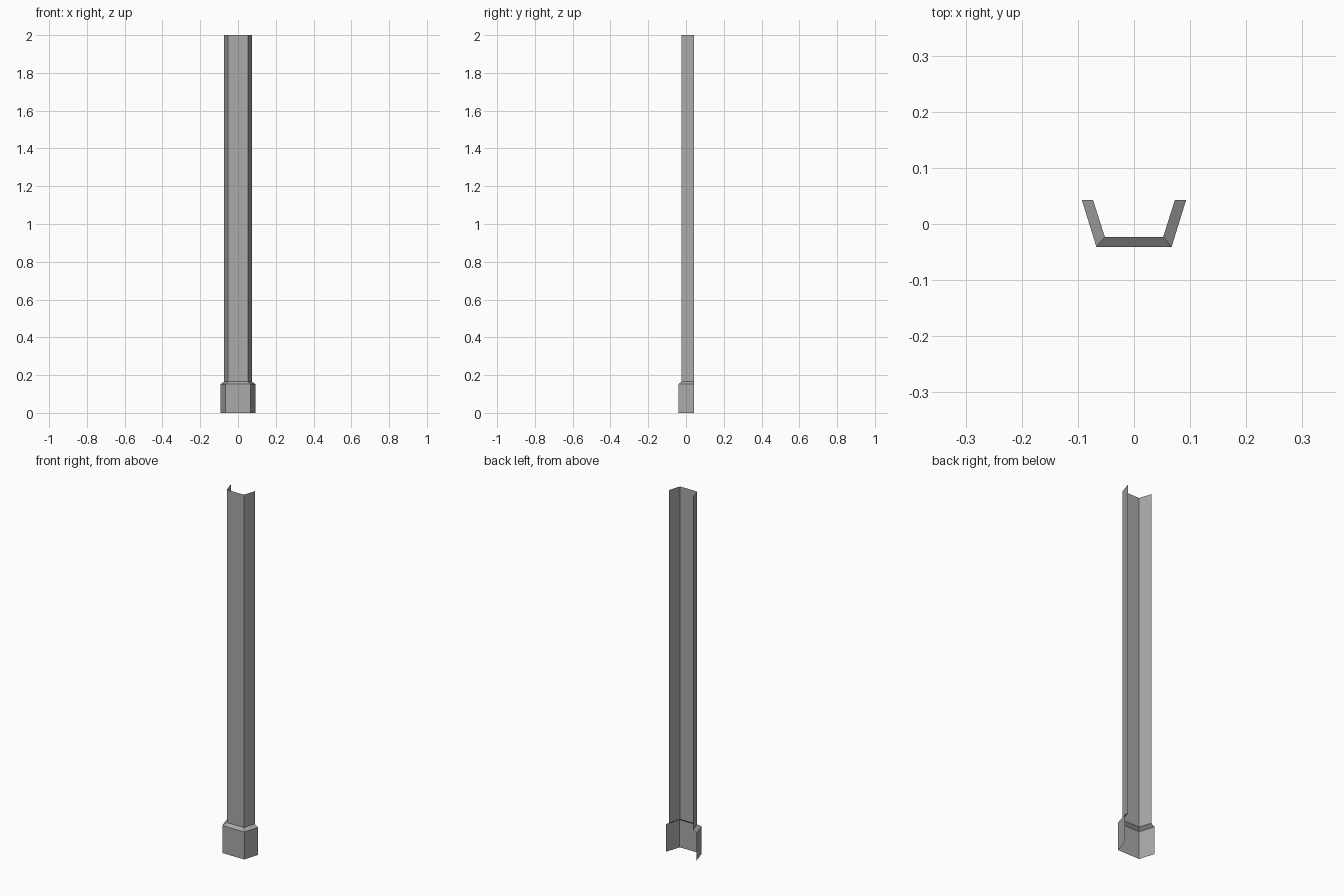
import bpy
import bmesh

cube = bpy.data.objects.get("Cube")
if cube:
    bpy.data.objects.remove(cube, do_unlink=True)

stone = bpy.data.materials.new("grey_stone")
stone.use_nodes = True
grey = (0.4, 0.4, 0.4, 1)
stone.diffuse_color = grey
stone.node_tree.nodes["Principled BSDF"].inputs["Base Color"].default_value = grey

# Half outlines, from the open back edge to the front corner
FOOT = [(0.093, 0.043), (0.067, -0.041)]
SHAFT = [(0.073, 0.043), (0.052, -0.023)]


def loft(name, sections):
    """Open-backed three-sided shell through (half outline, height) sections."""
    bm = bmesh.new()
    rings = []
    for half, z in sections:
        outline = [(-x, y) for x, y in half] + list(reversed(half))
        rings.append([bm.verts.new((x, y, z)) for x, y in outline])
    for low, high in zip(rings, rings[1:]):
        for i in range(len(low) - 1):
            bm.faces.new((low[i], low[i + 1], high[i + 1], high[i]))
    mesh = bpy.data.meshes.new(name)
    bm.to_mesh(mesh)
    bm.free()
    mesh.materials.append(stone)
    obj = bpy.data.objects.new(name, mesh)
    bpy.context.collection.objects.link(obj)
    return obj


# Plinth with its sloped ledge, then the tall shaft
loft("pilaster_base", [(FOOT, 0), (FOOT, 0.152), (SHAFT, 0.165)])
loft("pilaster_shaft", [(SHAFT, 0.165), (SHAFT, 2)])
